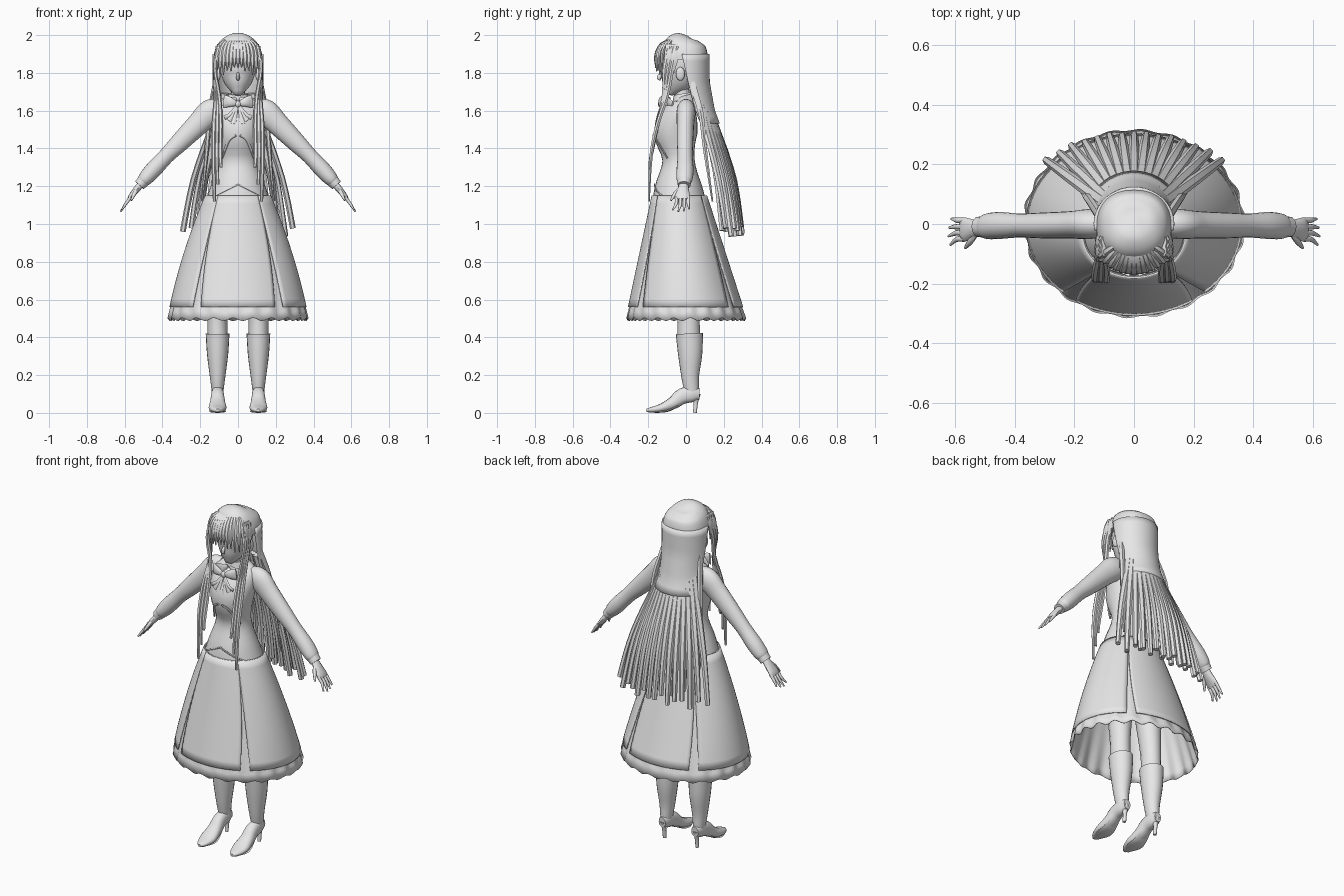
import bpy, bmesh, math
from mathutils import Vector

if "Cube" in bpy.data.objects:
    bpy.data.objects.remove(bpy.data.objects["Cube"], do_unlink=True)

grey = bpy.data.materials.new("plain_grey")
grey.use_nodes = True
grey.diffuse_color = (0.8, 0.8, 0.8, 1)
grey.node_tree.nodes["Principled BSDF"].inputs["Base Color"].default_value = (0.8, 0.8, 0.8, 1)

X, Y, Z = Vector((1, 0, 0)), Vector((0, 1, 0)), Vector((0, 0, 1))


def finish(name, bm, angle=50):
    bmesh.ops.recalc_face_normals(bm, faces=bm.faces)
    mesh = bpy.data.meshes.new(name)
    bm.to_mesh(mesh)
    bm.free()
    obj = bpy.data.objects.new(name, mesh)
    bpy.context.collection.objects.link(obj)
    mesh.materials.append(grey)
    bpy.ops.object.select_all(action="DESELECT")
    obj.select_set(True)
    bpy.context.view_layer.objects.active = obj
    bpy.ops.object.shade_smooth_by_angle(angle=math.radians(angle))
    return obj


def resample(points, steps):
    """Smooth curve through points of position, width and thickness."""
    p = [Vector(q) for q in points]
    p = [p[0] * 2 - p[1]] + p + [p[-1] * 2 - p[-2]]
    out = []
    for a, b, c, d in zip(p, p[1:], p[2:], p[3:]):
        for k in range(steps):
            t = k / steps
            out.append(b + (c - a) * (t / 2) + (a * 2 - b * 5 + c * 4 - d) * (t * t / 2)
                       + (b * 3 - a - c * 3 + d) * (t ** 3 / 2))
    return out + [p[-2]]


def tube(name, points, side=X, sides=16, steps=4, power=1.0, angle=50):
    """Closed loft along (x, y, z, width, thickness) points."""
    rows = resample(points, steps)
    pos = [Vector(r[:3]) for r in rows]
    bm = bmesh.new()
    rings = []
    for i, r in enumerate(rows):
        tangent = (pos[min(i + 1, len(pos) - 1)] - pos[max(i - 1, 0)]).normalized()
        u = (side - tangent * side.dot(tangent)).normalized()
        v = tangent.cross(u)
        ring = []
        for k in range(sides):
            a = math.tau * k / sides
            c, s = math.cos(a), math.sin(a)
            c, s = math.copysign(abs(c) ** power, c), math.copysign(abs(s) ** power, s)
            ring.append(bm.verts.new(pos[i] + u * c * max(r[3], 0.001) + v * s * max(r[4], 0.001)))
        rings.append(ring)
    for lo, hi in zip(rings, rings[1:]):
        for k in range(sides):
            j = (k + 1) % sides
            bm.faces.new((lo[k], lo[j], hi[j], hi[k]))
    bm.faces.new(rings[0])
    bm.faces.new(rings[-1])
    return finish(name, bm, angle)


def sheet(name, fn, nu, nv, thickness):
    """Thin surface from fn(u, v)."""
    bm = bmesh.new()
    grid = [[bm.verts.new(fn(i / nu, j / nv)) for i in range(nu + 1)] for j in range(nv + 1)]
    for lo, hi in zip(grid, grid[1:]):
        for i in range(nu):
            bm.faces.new((lo[i], lo[i + 1], hi[i + 1], hi[i]))
    bmesh.ops.remove_doubles(bm, verts=bm.verts, dist=0.0001)
    obj = finish(name, bm)
    mod = obj.modifiers.new("thickness", "SOLIDIFY")
    mod.thickness = thickness
    mod.offset = 0
    return obj


def ball(name, centre, size):
    bm = bmesh.new()
    bmesh.ops.create_uvsphere(bm, u_segments=16, v_segments=10, radius=1)
    for v in bm.verts:
        v.co = Vector(a * b for a, b in zip(v.co, size)) + Vector(centre)
    return finish(name, bm)


def lerp(a, b, t):
    return a + (b - a) * t


# Torso, neck and head
tube("torso", [(0, -.035, 1.08, .185, .15), (0, -.04, 1.2, .145, .125), (0, -.04, 1.34, .1, .085),
               (0, -.055, 1.48, .12, .115), (0, -.03, 1.58, .135, .095), (0, -.005, 1.64, .12, .06),
               (0, -.01, 1.68, .05, .045)], sides=28)
tube("neck", [(0, -.01, 1.62, .045, .045), (0, -.02, 1.7, .036, .038), (0, -.03, 1.78, .04, .04)])
tube("head", [(0, -.09, 1.685, .018, .014), (0, -.068, 1.73, .058, .066), (0, -.045, 1.78, .086, .095),
              (0, -.03, 1.85, .1, .108), (0, -.02, 1.93, .09, .1)], sides=24)
tube("nose", [(0, -.13, 1.8, .006, .006), (0, -.143, 1.775, .01, .012), (0, -.135, 1.762, .006, .004)], sides=8)

# Hair crown and back shell
tube("hair_crown", [(0, -.01, 1.87, .127, .125), (0, -.01, 1.91, .123, .122), (0, -.01, 1.955, .105, .106),
                    (0, -.005, 1.987, .067, .07), (0, 0, 2, .012, .012)], sides=32, power=.85)


def back_radius(z):
    """Outward reach of the back hair at a height."""
    stops = [(2, .1), (1.9, .116), (1.75, .118), (1.6, .145), (1.4, .22), (1.2, .28), (.9, .315)]
    for (z0, r0), (z1, r1) in zip(stops, stops[1:]):
        if z >= z1:
            return lerp(r0, r1, (z0 - z) / (z0 - z1))


def back_shell(u, v):
    z = lerp(1.9, 1.53, v)
    a = math.pi * lerp(-.06 + .22 * v, 1.06 - .22 * v, u)
    r = back_radius(z)
    return (max(.127, r * .95) * math.cos(a), r * math.sin(a), z)


sheet("hair_back", back_shell, 32, 10, .016)

# Long separate locks fanning out behind
COUNT = 15
for i in range(COUNT):
    f = 2 * i / (COUNT - 1) - 1
    a = math.radians(90 - 54 * f)
    path = []
    end = .96 + .025 * math.sin(i * 2.3)
    for k in range(6):
        t = k / 5
        z = lerp(1.66, end, t)
        r = (back_radius(z) - .012) * (1 + .22 * f * f * t)
        path.append((r * math.cos(a), r * math.sin(a), z, lerp(.024, .014, t), lerp(.012, .016, t)))
    tube(f"hair_back_lock_{i}", path, side=Vector((-math.sin(a), math.cos(a), 0)), sides=6, steps=2, angle=35)
    # Shorter inner layer filling the gaps
    if i % 2:
        inner = [(x * .84, y * .8, z + .03, w, d) for x, y, z, w, d in path]
        tube(f"hair_inner_lock_{i}", inner, sides=6, steps=2, angle=35)

# Fringe
for i in range(-6, 7):
    x = i * .0185
    depth = math.sqrt(1 - (x / .135) ** 2)
    tip = 1.825 - .5 * abs(x) + .012 * (i % 2)
    tube(f"fringe_{i + 6}", [(x * .35, -.06, 1.985, .008, .008), (x * .8, -.04 - .09 * depth, 1.95, .014, .012),
                             (x, -.035 - .125 * depth, 1.89, .015, .01), (x * 1.04, -.03 - .13 * depth, tip, .002, .003)],
         sides=6, steps=3, angle=35)

# Front locks, ears and temple hair
for s, label in ((1, "left"), (-1, "right")):
    for j in range(3):
        o = j * .018
        end = 1.12 + .09 * j
        tube(f"{label}_front_lock_{j}",
             [(s * .108, -.05 - o, 1.94, .01, .012), (s * .123, -.075 - o, 1.82, .01, .014),
              (s * (.118 - o / 2), -.1 - o / 2, 1.68, .011, .012), (s * (.128 - o), -.15, 1.53, .012, .012),
              (s * (.13 - o), -.185, 1.36, .012, .01), (s * (.125 - o), -.195, end, .008, .004)],
             sides=6, steps=3, angle=35)
    for j in range(2):
        y = -.06 - .03 * j
        tube(f"{label}_temple_hair_{j}", [(s * .1, y, 1.95, .01, .02), (s * .122, y, 1.88, .008, .022),
                                          (s * .115, y - .005, 1.8 - .05 * j, .002, .003)], sides=6, steps=3)
    ball(f"{label}_ear", (s * .104, -.03, 1.795), (.012, .024, .036))
    # Thin locks hanging over the outside of the shoulder
    tube(f"{label}_side_lock", [(s * .118, .03, 1.75, .014, .02), (s * .15, .08, 1.58, .014, .016),
                                (s * .165, .1, 1.4, .012, .012), (s * .19, .14, 1.12, .004, .005)], sides=6, steps=3)

# Collar and bow
tube("collar_band", [(0, -.012, 1.655, .062, .06), (0, -.018, 1.69, .047, .047)], sides=20, steps=2)
ball("bow_knot", (0, -.135, 1.635), (.016, .014, .018))
for s, label in ((1, "left"), (-1, "right")):
    tube(f"{label}_collar_wing", [(s * .008, -.085, 1.665, .008, .004), (s * .05, -.095, 1.645, .028, .005),
                                  (s * .1, -.07, 1.635, .012, .004)], side=Z, sides=8)
    tube(f"{label}_bow_loop", [(s * .005, -.135, 1.635, .01, .006), (s * .04, -.135, 1.645, .026, .012),
                               (s * .075, -.122, 1.65, .034, .006)], side=Z, sides=10)
    for j in range(1, 4):
        tube(f"{label}_bow_tail_{j}", [(s * .004, -.133, 1.63, .006, .004), (s * .014 * j, -.148, 1.58, .01, .005),
                                       (s * .024 * j, -.168 + .007 * j, 1.515 + .016 * j, .013, .004)], sides=6)
    # Vest front edge
    tube(f"{label}_vest_edge", [(s * .012, -.172, 1.47, .008, .004), (s * .05, -.153, 1.44, .008, .005),
                                (s * .085, -.1, 1.35, .006, .005)], sides=6)

# Arms, cuffs and hands
for s, label in ((1, "left"), (-1, "right")):
    tube(f"{label}_sleeve", [(s * .09, 0, 1.61, .04, .05), (s * .145, 0, 1.592, .05, .068),
                             (s * .21, -.003, 1.53, .046, .06), (s * .31, -.005, 1.43, .043, .05),
                             (s * .38, -.005, 1.36, .04, .042), (s * .45, -.005, 1.285, .045, .044),
                             (s * .495, -.008, 1.235, .042, .037), (s * .51, -.008, 1.218, .028, .025)],
         side=Y, sides=20)
    tube(f"{label}_cuff", [(s * .49, -.008, 1.24, .038, .036), (s * .522, -.01, 1.205, .034, .03)], side=Y, steps=1)
    tube(f"{label}_palm", [(s * .505, -.01, 1.222, .022, .018), (s * .535, -.015, 1.185, .03, .018),
                           (s * .565, -.018, 1.148, .04, .014), (s * .577, -.018, 1.13, .036, .01)], side=Y, sides=12)
    for j in range(4):
        y = .012 - .021 * j
        reach = (.85, 1, 1.05, .92)[j]
        tip_y = y - .007 + (.012 - .008 * j)
        tube(f"{label}_finger_{j}", [(s * .568, y, 1.142, .009, .009), (s * (.57 + .025 * reach), y, 1.142 - .036 * reach, .009, .008),
                                     (s * (.57 + .049 * reach), tip_y, 1.142 - .073 * reach, .004, .004)],
             side=Y, sides=8, steps=3)
    tube(f"{label}_thumb", [(s * .53, -.03, 1.19, .012, .01), (s * .548, -.058, 1.16, .011, .01),
                            (s * .565, -.08, 1.125, .005, .005)], side=Y, sides=8)


# Skirt
def skirt_point(angle, z, grow=1.0):
    t = (1.15 - z) / .59
    rx = .172 + .25 * t - .062 * t * t
    ry = .143 + .157 * t
    return (rx * grow * math.cos(angle), lerp(-.035, -.002, t) + ry * grow * math.sin(angle), z)


def underskirt(u, v):
    a = math.tau * u
    wave = math.sin(a * 22)
    z = lerp(1.15, .495, v) + .008 * wave * v ** 8
    return skirt_point(a, z, .97 + .014 * v ** 4 + .018 * wave * v ** 3)


sheet("ruffled_underskirt", underskirt, 176, 16, .004)
for label, middle, half, grow in (("front", 270, 37, 1.008), ("left", 0, 53, 1.0),
                                  ("back", 90, 37, 1.008), ("right", 180, 53, 1.0)):
    def panel(u, v):
        spread = half - 4.5 * v ** 1.5
        return skirt_point(math.radians(middle + lerp(-spread, spread, u)), lerp(1.15, .56, v), grow)
    sheet(f"{label}_skirt_panel", panel, 20, 14, .006)

# Pointed waist seam
sheet("waist_seam", lambda u, v: (lerp(-.15, .15, u), -.03 - .137 * math.sqrt(1 - (lerp(-.15, .15, u) / .172) ** 2),
                                  1.215 - .5 * abs(lerp(-.15, .15, u)) - .008 * v), 24, 1, .004)

# Legs, boots and heels
for s, label in ((1, "left"), (-1, "right")):
    x = s * .108
    tube(f"{label}_leg", [(s * .09, -.01, 1.0, .085, .09), (s * .1, 0, .75, .07, .075),
                          (x, .012, .52, .053, .06), (x, .015, .4, .053, .06)])
    tube(f"{label}_boot_shaft", [(x, .018, .42, .063, .072), (x, .022, .31, .056, .064), (x, .022, .2, .042, .048),
                                 (x, .028, .13, .033, .04), (x, .032, .085, .028, .034)], sides=20)
    tube(f"{label}_boot_foot", [(x, .072, .1, .022, .028), (x, .035, .1, .032, .042), (x, -.02, .088, .035, .042),
                                (x, -.07, .052, .041, .033), (x, -.13, .026, .047, .023),
                                (x, -.185, .016, .03, .014), (x, -.21, .013, .01, .008)], power=.85)
    tube(f"{label}_heel", [(x, .052, .1, .024, .026), (x, .052, .055, .012, .012), (x, .047, 0, .01, .01)], sides=12)
    tube(f"{label}_sole", [(x, -.03, .05, .03, .006), (x, -.08, .017, .04, .006), (x, -.13, .006, .044, .005),
                           (x, -.195, .006, .02, .005)], sides=10)
